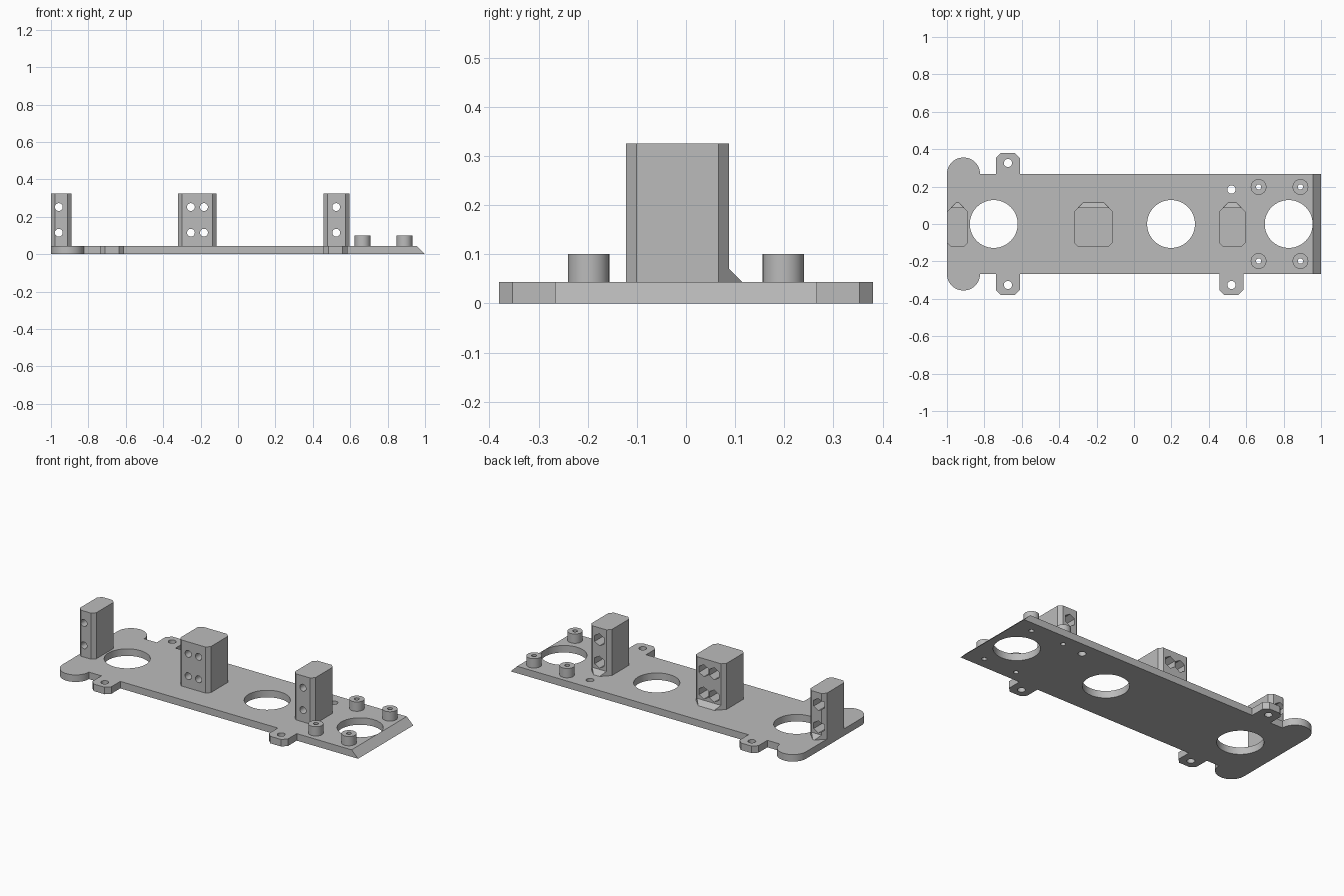
import bpy, bmesh, math

if "Cube" in bpy.data.objects:
    bpy.data.objects.remove(bpy.data.objects["Cube"], do_unlink=True)

# Single plain plastic colour
grey = bpy.data.materials.new("plain_grey")
grey.use_nodes = True
colour = (0.5, 0.5, 0.5, 1)
grey.diffuse_color = colour
grey.node_tree.nodes["Principled BSDF"].inputs["Base Color"].default_value = colour

THICK, HALF_Y, POST_TOP = 0.043, 0.267, 0.325


def finish(name, bm):
    bmesh.ops.recalc_face_normals(bm, faces=bm.faces[:])
    mesh = bpy.data.meshes.new(name)
    bm.to_mesh(mesh)
    bm.free()
    mesh.materials.append(grey)
    ob = bpy.data.objects.new(name, mesh)
    bpy.context.collection.objects.link(ob)
    return ob


def prism(name, outline, z0, z1):
    bm = bmesh.new()
    face = bm.faces.new([bm.verts.new((x, y, z0)) for x, y in outline])
    top = bmesh.ops.extrude_face_region(bm, geom=[face])["geom"]
    verts = [v for v in top if isinstance(v, bmesh.types.BMVert)]
    bmesh.ops.translate(bm, verts=verts, vec=(0, 0, z1 - z0))
    return finish(name, bm)


def cylinder(name, x, y, r, z0, z1, sides=32):
    ring = [math.tau * i / sides for i in range(sides)]
    return prism(name, [(x + r * math.cos(a), y + r * math.sin(a)) for a in ring], z0, z1)


def cylinder_y(name, x, z, r, y0, y1, sides):
    """Cylinder lying along y; with six sides one point faces up."""
    ob = cylinder(name, 0, 0, r, y0, y1, sides)
    for v in ob.data.vertices:
        a, b, c = v.co
        v.co = (x + b, c, z + a)
    ob.data.flip_normals() if ob.data.polygons[0].normal.y > 0 else None
    return ob


def cut(ob, cutters):
    """Subtract each cutter, then discard it."""
    for c in cutters:
        c.hide_render = True
        mod = ob.modifiers.new("hole", "BOOLEAN")
        mod.operation, mod.solver, mod.object = "DIFFERENCE", "EXACT", c
    bpy.context.view_layer.update()
    deps = bpy.context.evaluated_depsgraph_get()
    mesh = bpy.data.meshes.new_from_object(ob.evaluated_get(deps))
    ob.modifiers.clear()
    ob.data = mesh
    for c in cutters:
        bpy.data.objects.remove(c, do_unlink=True)


def smooth(ob):
    bpy.ops.object.select_all(action="DESELECT")
    ob.select_set(True)
    bpy.context.view_layer.objects.active = ob
    bpy.ops.object.shade_smooth_by_angle(angle=math.radians(30))


# Base plate outline, counter-clockwise: side tabs and rounded ears included
def tab(x):
    w, c, tip = 0.064, 0.027, 0.38
    return [(x + w, HALF_Y), (x + w, tip - c), (x + w - c, tip),
            (x - w + c, tip), (x - w, tip - c), (x - w, HALF_Y)]


def ear(steps=24):
    r = 0.0885
    angles = [math.pi * i / steps for i in range(steps + 1)]
    return [(r - 1 + r * math.cos(a), HALF_Y + r * math.sin(a)) for a in angles]


back = [(1, HALF_Y)] + tab(-0.674) + ear()
front = [(1, HALF_Y)] + tab(0.521) + tab(-0.674) + ear()
outline = back + [(x, -y) for x, y in reversed(front)]
plate = prism("base_plate", outline, 0, THICK)
for v in plate.data.vertices:            # sloped right end
    if v.co.x > 0.99 and v.co.z > 0.01:
        v.co.x = 0.956

# Holes through the plate
standoffs = [(x, y) for x in (0.666, 0.89) for y in (-0.198, 0.198)]
holes = [(x, 0, 0.128) for x in (-0.75, 0.198, 0.827)]
holes += [(x, y, 0.022) for x, y in
          ((-0.674, 0.326), (-0.674, -0.326), (0.521, -0.326), (0.521, 0.184))]
holes += [(x, y, 0.014) for x, y in standoffs]
cut(plate, [cylinder("cutter", x, y, r, -0.1, 0.2, 64 if r > 0.1 else 24)
            for x, y, r in holes])
smooth(plate)

# Hollow standoffs
for i, (x, y) in enumerate(standoffs):
    ob = cylinder(f"standoff_{i + 1}", x, y, 0.042, THICK, 0.1)
    cut(ob, [cylinder("cutter", x, y, 0.014, -0.1, 0.2, 24)])
    smooth(ob)


# Upright posts: bolt holes from the front, hexagonal nut pockets at the back
def post(name, x0, x1, hole_xs):
    y0, y1, c = -0.122, 0.0875, 0.0215
    ob = prism(name, [(x0 + c, y0), (x1 - c, y0), (x1, y0 + c), (x1, y1 - c),
                      (x1 - c, y1), (x0 + c, y1), (x0, y1 - c), (x0, y0 + c)],
               THICK, POST_TOP)
    cutters = []
    for x in hole_xs:
        for z in (0.115, 0.252):
            cutters.append(cylinder_y("cutter", x, z, 0.021, -0.3, 0.3, 24))
            cutters.append(cylinder_y("cutter", x, z, 0.037, -0.01, 0.3, 6))
    cut(ob, cutters)
    smooth(ob)
    # Sloped foot behind the post
    rise = 0.0275
    bm = bmesh.new()
    for s, x in ((1, x0), (-1, x1)):
        bm.verts.new((x + s * c, y1, THICK))
        bm.verts.new((x + s * c, y1, THICK + rise))
        bm.verts.new((x + s * (c + rise), y1 + rise, THICK))
    bmesh.ops.convex_hull(bm, input=bm.verts[:])
    finish(name + "_foot", bm)


post("end_post", -1, -0.889, [-0.958])
post("middle_post", -0.32, -0.114, [-0.252, -0.182])
post("right_post", 0.456, 0.595, [0.525])
